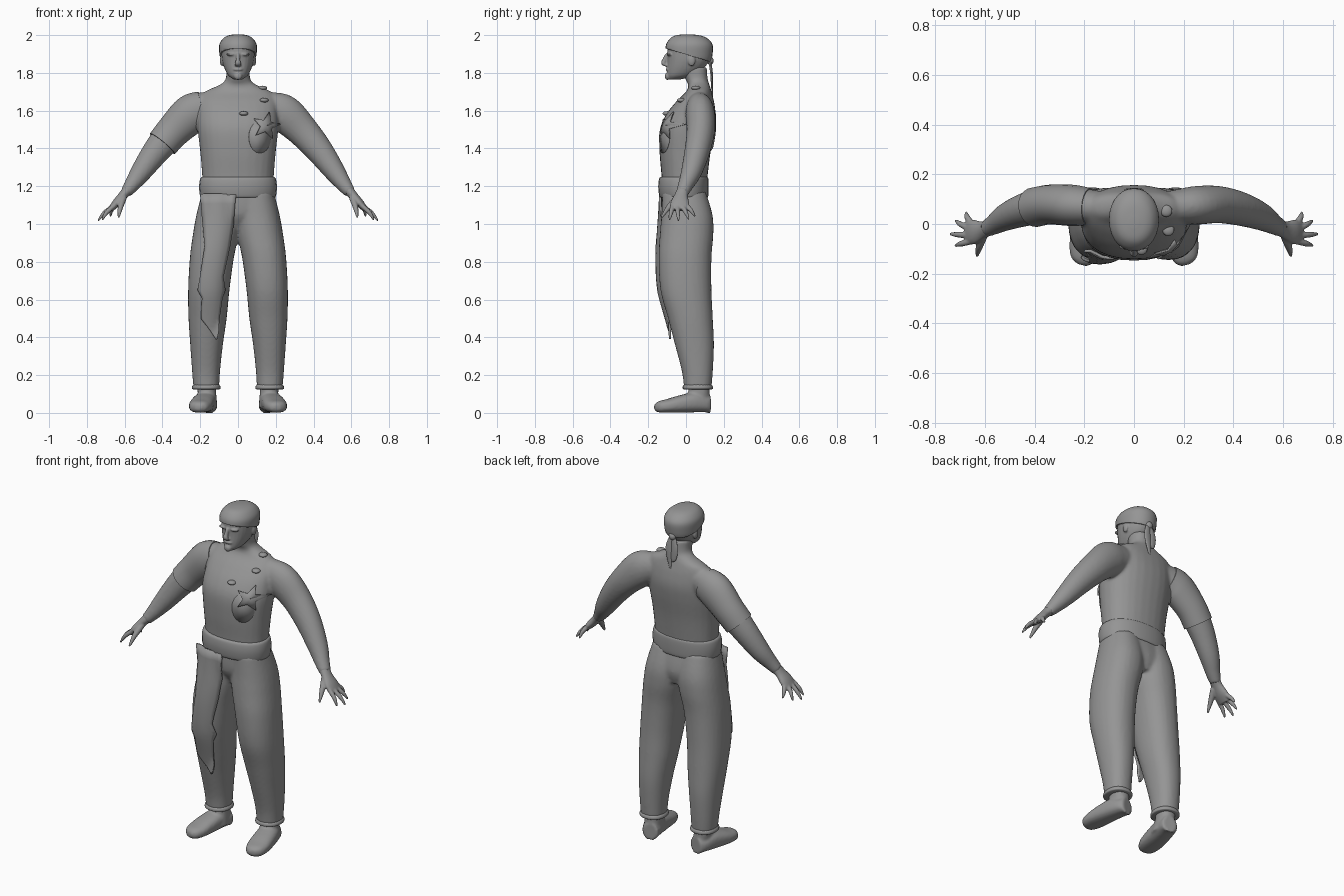
import bpy, bmesh
from math import sin, cos, pi, copysign
from mathutils import Vector
from mathutils.bvhtree import BVHTree

if "Cube" in bpy.data.objects:
    bpy.data.objects.remove(bpy.data.objects["Cube"])

grey = bpy.data.materials.new("cloth grey")
grey.use_nodes = True
TONE = (0.3, 0.3, 0.3, 1)
grey.diffuse_color = TONE
grey.node_tree.nodes["Principled BSDF"].inputs["Base Color"].default_value = TONE


def add(name, bm, angle=0.8):
    bmesh.ops.recalc_face_normals(bm, faces=bm.faces)
    mesh = bpy.data.meshes.new(name)
    bm.to_mesh(mesh)
    bm.free()
    mesh.materials.append(grey)
    ob = bpy.data.objects.new(name, mesh)
    bpy.context.collection.objects.link(ob)
    bpy.ops.object.select_all(action='DESELECT')
    ob.select_set(True)
    bpy.context.view_layer.objects.active = ob
    bpy.ops.object.shade_smooth_by_angle(angle=angle)
    return ob


def spline(rows, steps=5):
    """Smooth curve through rows of numbers."""
    out = []
    for i in range(len(rows) - 1):
        quad = zip(rows[max(i - 1, 0)], rows[i], rows[i + 1], rows[min(i + 2, len(rows) - 1)])
        quad = list(quad)
        for s in range(steps):
            t = s / steps
            out.append([b + t * ((c - a) / 2 + t * ((a - 2.5 * b + 2 * c - d / 2)
                        + t * (1.5 * (b - c) + (d - a) / 2))) for a, b, c, d in quad])
    return out + [list(rows[-1])]


def skin(bm, rings):
    loops = [[bm.verts.new(p) for p in ring] for ring in rings]
    for a, b in zip(loops, loops[1:]):
        for i in range(len(a)):
            j = (i + 1) % len(a)
            bm.faces.new((a[i], a[j], b[j], b[i]))
    bm.faces.new(loops[0][::-1])
    bm.faces.new(loops[-1])


def oval(c, u, v, n=28, power=1.0):
    pts = []
    for i in range(n):
        s, k = sin(2 * pi * i / n), cos(2 * pi * i / n)
        pts.append(c + u * copysign(abs(k) ** power, k) + v * copysign(abs(s) ** power, s))
    return pts


def stack(bm, rows, side=1, power=0.9, grow=0.0):
    """Level sections: height, left edge, right edge, front, back."""
    skin(bm, [oval(Vector((side * (a + b) / 2, (f + k) / 2, z)), Vector(((b - a) / 2 + grow, 0, 0)),
                   Vector((0, (k - f) / 2 + grow, 0)), power=power) for z, a, b, f, k in spline(rows)])


def tube(bm, rows, side=1, n=20):
    """Swept sections: x, y, z, thickness, width along y."""
    rows = spline(rows)
    for i, (x, y, z, r, w) in enumerate(rows):
        rows[i] = (Vector((side * x, y, z)), r, w)
    rings = []
    for i, (c, r, w) in enumerate(rows):
        t = (rows[min(i + 1, len(rows) - 1)][0] - rows[max(i - 1, 0)][0]).normalized()
        across = (Vector((0, 1, 0)) - t * t.y).normalized()
        rings.append(oval(c, across * w, t.cross(across) * r, n))
    skin(bm, rings)


def ball(bm, c, size):
    made = bmesh.ops.create_uvsphere(bm, u_segments=16, v_segments=10, radius=1)["verts"]
    bmesh.ops.scale(bm, vec=size, verts=made)
    bmesh.ops.translate(bm, vec=c, verts=made)


def fuse(ob, voxel, smooth):
    m = ob.modifiers.new("blend", 'REMESH')
    m.mode, m.voxel_size, m.use_smooth_shade = 'VOXEL', voxel, True
    m = ob.modifiers.new("soften", 'SMOOTH')
    m.factor, m.iterations = 0.5, smooth


def sym(z, w, f, k):
    return (z, -w, w, f, k)


SIDES = (1, -1)
# Upper body with neck and arms
ARM = [(.10, .065, 1.63, .07, .06), (.18, .07, 1.61, .09, .07), (.25, .075, 1.58, .1, .078),
       (.34, .078, 1.495, .086, .075), (.43, .06, 1.39, .073, .068), (.51, .03, 1.28, .057, .056),
       (.56, .0, 1.21, .042, .042), (.595, -.02, 1.165, .031, .034)]
TORSO = [sym(1.17, .185, -.125, .105), sym(1.26, .19, -.13, .115), sym(1.38, .2, -.14, .13),
         sym(1.5, .213, -.138, .15), sym(1.58, .212, -.105, .157), sym(1.65, .205, -.05, .148),
         sym(1.7, .175, .0, .135), sym(1.735, .1, .012, .125), sym(1.765, .066, -.002, .115),
         sym(1.83, .062, -.03, .11)]
bm = bmesh.new()
stack(bm, TORSO)
for s in SIDES:
    tube(bm, ARM, s)
chest_tree = BVHTree.FromBMesh(bm)
fuse(add("torso_and_arms", bm), .009, 5)

# Short sleeve on the right arm
bm = bmesh.new()
tube(bm, [(x, y, z, r + .005, w + .005) for x, y, z, r, w in ARM[1:4]] + [(.4, .067, 1.425, .085, .08)], -1)
add("right_sleeve", bm)

# Hands
TIPS = [(.675, .048, 1.04), (.72, .015, 1.025), (.742, -.04, 1.015), (.72, -.088, 1.02)]
for s, label in zip(SIDES, ("left", "right")):
    bm = bmesh.new()
    tube(bm, [(.58, -.013, 1.185, .03, .032), (.61, -.025, 1.15, .024, .036),
              (.645, -.032, 1.11, .022, .05), (.675, -.033, 1.075, .014, .047)], s)
    for i, (x, y, z) in enumerate(TIPS):
        root = Vector((.652, .0 - .023 * i, 1.1))
        mid = root.lerp(Vector((x, y, z)), .55) + Vector((.006, 0, .005))
        tube(bm, [(*root, .013, .013), (*mid, .012, .012), (x, y, z, .005, .005)], s, 10)
    tube(bm, [(.605, -.045, 1.14, .018, .018), (.622, -.09, 1.09, .015, .015),
              (.632, -.13, 1.035, .006, .006)], s, 10)
    fuse(add(label + "_hand", bm), .005, 2)

# Trousers
LEG = [(1.17, .0, .19, -.125, .105), (1.05, -.01, .22, -.13, .14), (.95, -.005, .238, -.138, .145),
       (.82, .022, .255, -.145, .135), (.65, .045, .264, -.135, .135), (.5, .06, .262, -.095, .142),
       (.36, .08, .253, -.058, .148), (.22, .095, .243, -.022, .142), (.13, .1, .236, -.01, .135)]
bm = bmesh.new()
for s in SIDES:
    stack(bm, LEG, s)
stack(bm, [sym(1.17, .185, -.125, .105), sym(1.05, .17, -.12, .13), sym(.97, .08, -.07, .11)])
leg_tree = BVHTree.FromBMesh(bm)
fuse(add("trousers", bm), .01, 4)

# Cuffs and shoes
SHOE = [(.15, .125, .045, .04, .05), (.16, .1, .046, .05, .042), (.175, .04, .055, .058, .052),
        (.19, -.04, .046, .062, .045), (.2, -.1, .037, .06, .036), (.208, -.145, .032, .045, .029),
        (.21, -.165, .03, .018, .015)]
for s, label in zip(SIDES, ("left", "right")):
    bm = bmesh.new()
    stack(bm, [(.15, .1, .236, -.01, .135), (.14, .093, .243, -.017, .142),
               (.128, .093, .243, -.017, .142), (.124, .1, .236, -.01, .135)], s)
    add(label + "_cuff", bm)
    bm = bmesh.new()
    skin(bm, [oval(Vector((s * x, y, z)), Vector((w * s, .25 * w, 0)), Vector((0, 0, h)), power=.8)
              for x, y, z, w, h in spline(SHOE)])
    stack(bm, [(.03, .11, .21, -.03, .125), (.1, .115, .213, .01, .125), (.15, .115, .215, .01, .125)], s)
    ob = add(label + "_shoe", bm)
    fuse(ob, .008, 3)

# Waist sash band
bm = bmesh.new()
stack(bm, [sym(1.14, .185, -.125, .105), sym(1.145, .2, -.14, .117), sym(1.195, .206, -.147, .12),
           sym(1.24, .2, -.142, .118), sym(1.25, .185, -.128, .11)])
add("waist_band", bm)


def drape(bm, tree, x, z, lift):
    hit = tree.ray_cast(Vector((x, -1, z)), Vector((0, 1, 0)))[0]
    return bm.verts.new((x, (hit.y if hit else -.05) - lift, z))


def thicken(ob, depth):
    m = ob.modifiers.new("cloth", 'SOLIDIFY')
    m.thickness, m.offset = depth, 0


# Hanging ragged sash end
EDGES = [(1.16, -.2, -.01), (1.0, -.185, -.025), (.88, -.175, -.045), (.72, -.2, -.08),
         (.65, -.212, -.07), (.61, -.19, -.085), (.5, -.195, -.1), (.44, -.15, -.1), (.39, -.118, -.11)]
bm = bmesh.new()
rows = []
for i, (z, a, b) in enumerate(EDGES):
    za, zb = EDGES[i], EDGES[min(i + 1, len(EDGES) - 1)]
    for t in ((0, .33, .67) if za is not zb else (0,)):
        h, l, r = (p + (q - p) * t for p, q in zip(za, zb))
        rows.append([drape(bm, leg_tree, l + (r - l) * k / 8, h, .012) for k in range(9)])
for a, b in zip(rows, rows[1:]):
    for k in range(8):
        bm.faces.new((a[k], a[k + 1], b[k + 1], b[k]))
for v in bm.verts:
    v.co.y = min(v.co.y, -.085 - .03 * (v.co.z - .4))
thicken(add("hanging_sash", bm), .012)


def plate(name, cx, cz, outline, lift=.006):
    bm = bmesh.new()
    hub = drape(bm, chest_tree, cx, cz, lift)
    rim = [drape(bm, chest_tree, cx + x, cz + z, lift) for x, z in outline]
    for i, v in enumerate(rim):
        bm.faces.new((hub, v, rim[(i + 1) % len(rim)]))
    thicken(add(name, bm), .008)


# Chest star, pouch outline and shirt studs
plate("chest_star", .15, 1.52, [((.075 if i % 2 == 0 else .032) * sin(i * pi / 5 + .2),
                                 (.075 if i % 2 == 0 else .032) * cos(i * pi / 5 + .2)) for i in range(10)], .01)
plate("chest_patch", .115, 1.46, [(.058 * sin(i * pi / 10), .085 * cos(i * pi / 10)) for i in range(20)], .001)
for i, (x, z) in enumerate(((.03, 1.585), (.138, 1.655), (.13, 1.72))):
    hit = chest_tree.ray_cast(Vector((x, -1, z)), Vector((0, 1, 0)))
    at, normal = (hit[0], hit[1]) if hit[0] else (Vector((x, .08, 1.71)), Vector((0, 0, 1)))
    bm = bmesh.new()
    ball(bm, (0, 0, 0), (.024, .024, .012))
    turn = normal.to_track_quat('Z', 'Y').to_matrix()
    bmesh.ops.rotate(bm, matrix=turn, verts=bm.verts)
    bmesh.ops.translate(bm, vec=at + normal * .005, verts=bm.verts)
    add("shirt_stud_%d" % (i + 1), bm)

# Head with face
SKULL = [sym(1.765, .022, -.092, -.03), sym(1.785, .05, -.1, .04), sym(1.82, .07, -.1, .09),
         sym(1.86, .083, -.098, .12), sym(1.9, .088, -.098, .13), sym(1.945, .088, -.095, .13),
         sym(1.975, .07, -.075, .105), sym(1.99, .045, -.05, .07), sym(1.996, .012, -.01, .02)]
bm = bmesh.new()
stack(bm, SKULL, power=.95)
tube(bm, [(0, -.098, 1.9, .01, .01), (0, -.112, 1.87, .011, .013), (0, -.12, 1.85, .017, .011),
          (0, -.1, 1.838, .016, .006)])
ball(bm, (0, -.098, 1.782), (.022, .014, .02))
ball(bm, (0, -.1, 1.818), (.026, .009, .006))
for s in SIDES:
    ball(bm, (s * .036, -.088, 1.898), (.028, .016, .007))
    ball(bm, (s * .086, .03, 1.865), (.01, .02, .03))
fuse(add("head", bm), .005, 2)

# Head scarf with knot and tails
bm = bmesh.new()
stack(bm, SKULL, power=.95, grow=.006)
bmesh.ops.bisect_plane(bm, geom=bm.verts[:] + bm.edges[:] + bm.faces[:], plane_co=(0, -.1, 1.925),
                       plane_no=(0, .3, 1), clear_inner=True)
bmesh.ops.translate(bm, vec=(0, 0, .003), verts=bm.verts)
thicken(add("head_scarf", bm), .01)
bm = bmesh.new()
ball(bm, (0, .128, 1.865), (.022, .018, .022))
for s, end in ((1, 1.67), (-1, 1.72)):
    tube(bm, [(.004, .125, 1.87, .012, .008), (.018, .135, 1.8, .022, .007),
              (.014, .138, 1.74, .018, .006), (.006, .14, end, .004, .003)], s, 12)
add("scarf_knot_and_tails", bm)
